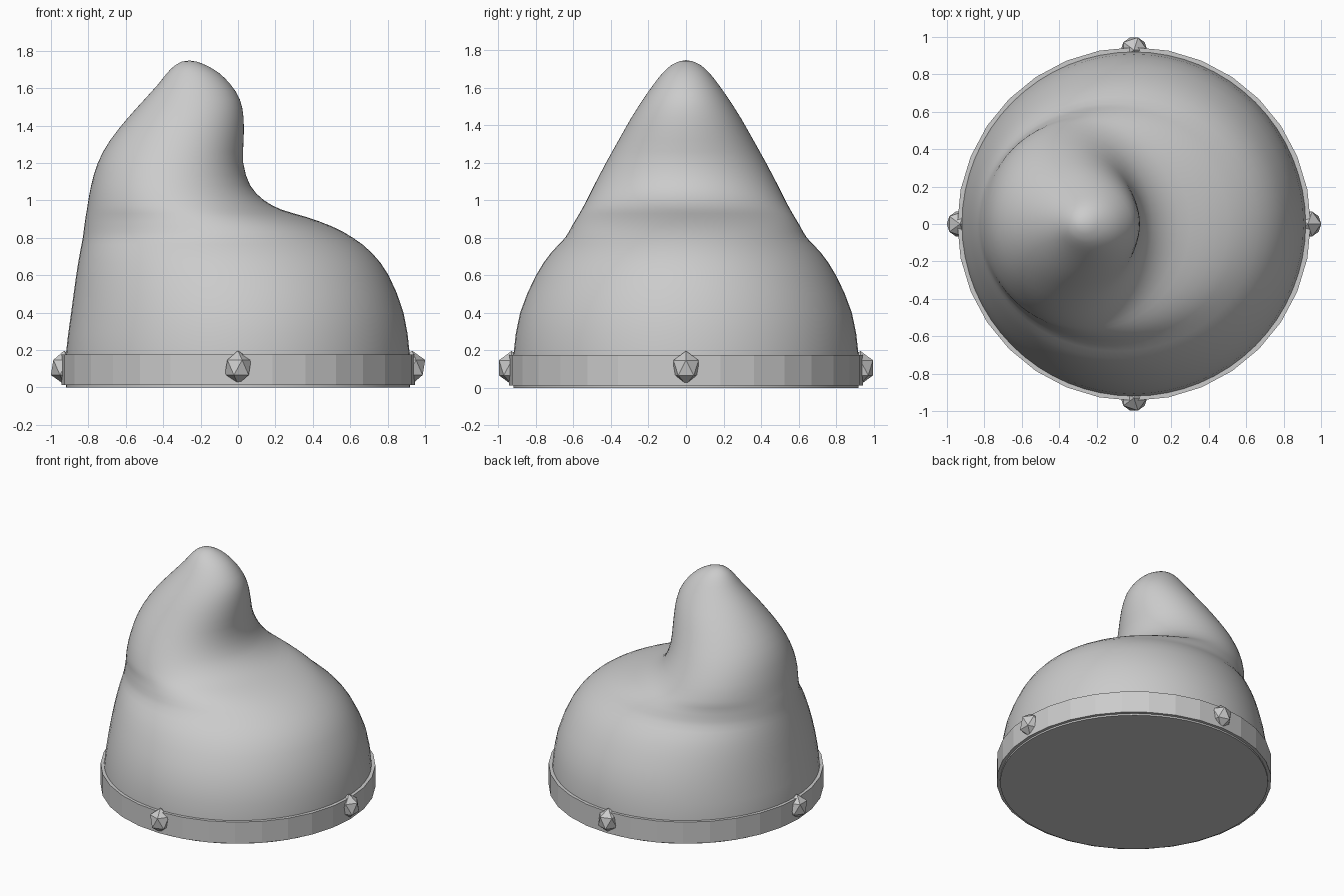
import bpy, bmesh, math
from mathutils import Vector

if "Cube" in bpy.data.objects:
    bpy.data.objects.remove(bpy.data.objects["Cube"])

grey = bpy.data.materials.new("plain grey")
grey.diffuse_color = (0.6, 0.6, 0.6, 1)
grey.use_nodes = True
grey.node_tree.nodes["Principled BSDF"].inputs["Base Color"].default_value = grey.diffuse_color


def make_object(name, bm):
    bmesh.ops.recalc_face_normals(bm, faces=bm.faces)
    mesh = bpy.data.meshes.new(name)
    bm.to_mesh(mesh)
    bm.free()
    mesh.materials.append(grey)
    obj = bpy.data.objects.new(name, mesh)
    bpy.context.collection.objects.link(obj)
    return obj


def skin(bm, rings, close=False):
    """Join rings of vertices with quads."""
    n = len(rings[0])
    pairs = list(zip(rings, rings[1:])) + ([(rings[-1], rings[0])] if close else [])
    for a, b in pairs:
        for i in range(n):
            j = (i + 1) % n
            bm.faces.new((a[i], a[j], b[j], b[i]))


def ring(bm, cx, rx, ry, z, n):
    return [bm.verts.new((cx + rx * math.cos(math.tau * i / n),
                          ry * math.sin(math.tau * i / n), z)) for i in range(n)]


# Leaning cap: each row is height, left edge, right edge, half depth
SECTIONS = [Vector(r) for r in (
    (0.00, -0.92, 0.92, 0.92), (0.18, -0.92, 0.918, 0.92), (0.40, -0.892, 0.885, 0.885),
    (0.60, -0.865, 0.805, 0.80), (0.72, -0.845, 0.715, 0.72), (0.80, -0.83, 0.615, 0.645),
    (0.86, -0.822, 0.505, 0.61), (0.91, -0.815, 0.37, 0.58), (0.95, -0.808, 0.235, 0.557),
    (1.00, -0.80, 0.14, 0.53), (1.08, -0.785, 0.065, 0.49), (1.20, -0.75, 0.028, 0.427),
    (1.32, -0.685, 0.03, 0.36), (1.44, -0.59, 0.03, 0.292), (1.54, -0.50, 0.01, 0.228),
    (1.62, -0.428, -0.04, 0.172), (1.68, -0.38, -0.10, 0.124), (1.72, -0.34, -0.165, 0.08),
    (1.742, -0.30, -0.22, 0.035))]


def smooth_rows(rows, steps):
    out = []
    for i in range(len(rows) - 1):
        p0, p1, p2 = rows[max(i - 1, 0)], rows[i], rows[i + 1]
        p3 = rows[min(i + 2, len(rows) - 1)]
        for k in range(steps):
            t = k / steps
            out.append(0.5 * (2 * p1 + (p2 - p0) * t + (2 * p0 - 5 * p1 + 4 * p2 - p3) * t * t
                              + (3 * p1 - p0 - 3 * p2 + p3) * t ** 3))
    return out + [rows[-1]]


bm = bmesh.new()
rings = [ring(bm, (l + r) / 2, (r - l) / 2, d, z, 64)
         for z, l, r, d in smooth_rows(SECTIONS, 2)]
skin(bm, rings)
bm.faces.new(rings[0])
tip = bm.verts.new((-0.26, 0, 1.748))
for i in range(64):
    bm.faces.new((rings[-1][i], rings[-1][(i + 1) % 64], tip))
cap = make_object("cap", bm)
bpy.context.view_layer.objects.active = cap
cap.select_set(True)
bpy.ops.object.shade_smooth_by_angle(angle=math.radians(40))

# Flat-sided band around the rim
bm = bmesh.new()
skin(bm, [ring(bm, 0, r, r, z, 32) for r, z in
          ((0.945, 0.012), (0.945, 0.175), (0.905, 0.175), (0.905, 0.012))], close=True)
make_object("rim_band", bm)

# Four faceted studs on the band
for k, side in enumerate(("right", "back", "left", "front")):
    bm = bmesh.new()
    bmesh.ops.create_icosphere(bm, subdivisions=1, radius=1)
    stud = make_object("stud_" + side, bm)
    a = k * math.pi / 2
    stud.location = (0.93 * math.cos(a), 0.93 * math.sin(a), 0.107)
    stud.scale = (0.079, 0.079, 0.09)
